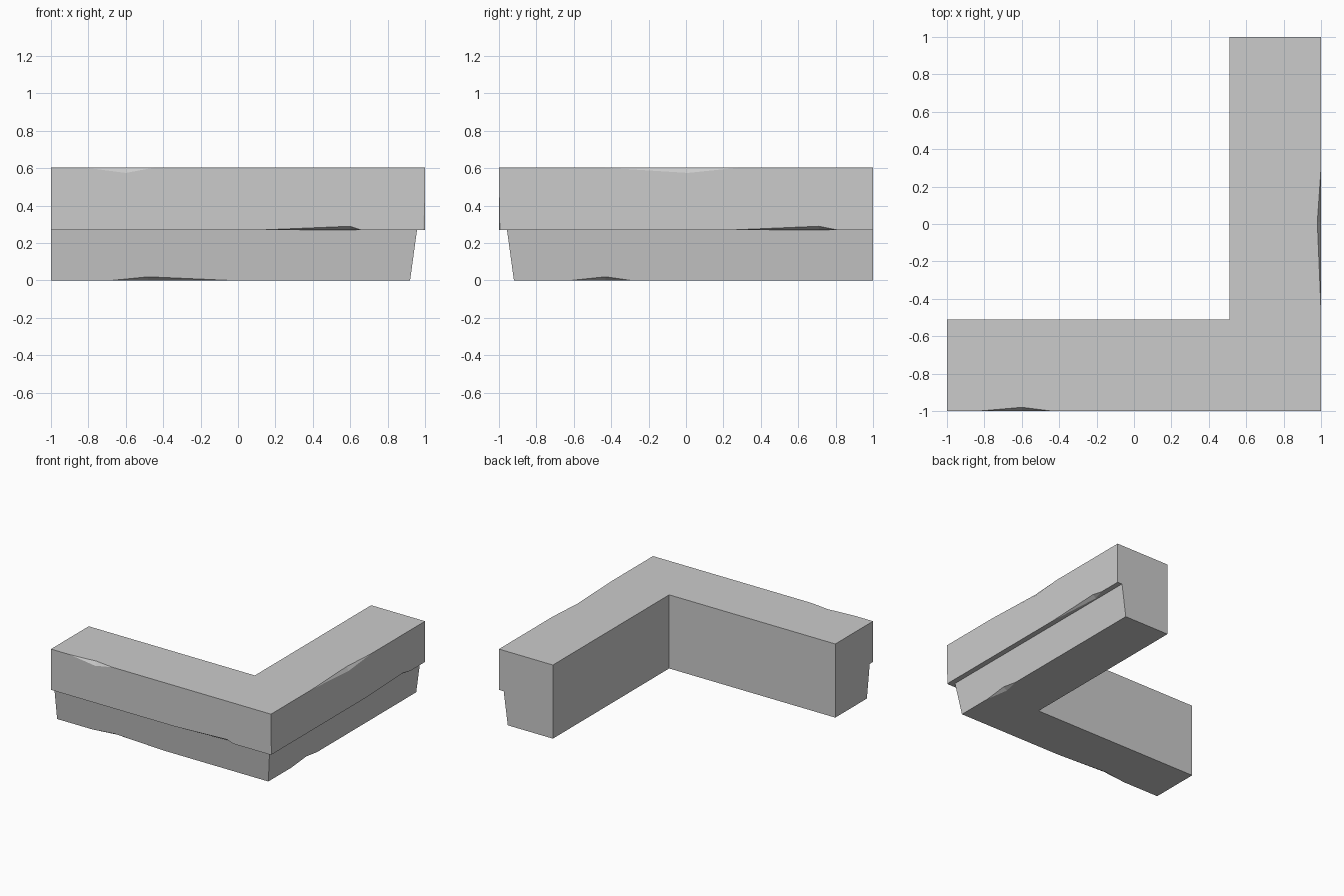
import bpy, bmesh
from mathutils import Vector

cube = bpy.data.objects.get("Cube")
if cube:
    bpy.data.objects.remove(cube, do_unlink=True)

stone = bpy.data.materials.new("grey stone")
stone.use_nodes = True
colour = (0.6, 0.6, 0.6, 1)
stone.diffuse_color = colour
stone.node_tree.nodes["Principled BSDF"].inputs["Base Color"].default_value = colour


def make_object(name, bm):
    bmesh.ops.recalc_face_normals(bm, faces=bm.faces[:])
    mesh = bpy.data.meshes.new(name)
    bm.to_mesh(mesh)
    bm.free()
    mesh.materials.append(stone)
    obj = bpy.data.objects.new(name, mesh)
    bpy.context.collection.objects.link(obj)
    return obj


# Corner wall: a stepped profile (distance outward, height) mitred round an L
TOP, STEP = 0.605, 0.27
profile = [(0.51, 0), (0.92, 0), (0.957, STEP), (1, STEP), (1, TOP), (0.51, TOP)]
bm = bmesh.new()
rings = [[bm.verts.new(p) for p in ring] for ring in (
    [(-1, -d, z) for d, z in profile],
    [(d, -d, z) for d, z in profile],
    [(d, 1, z) for d, z in profile])]
for a, b in zip(rings, rings[1:]):
    for i in range(len(profile)):
        j = (i + 1) % len(profile)
        bm.faces.new((a[i], a[j], b[j], b[i]))
bm.faces.new(rings[0])
bm.faces.new(rings[-1])
wall = make_object("corner_wall", bm)


# Chips: wedges that meet an edge at two ends and are deepest between them
def front(s, d, z):
    return Vector((s, -d, z))


def right(s, d, z):
    return Vector((d, s, z))


def cut_chip(start, end, deep_a, deep_b):
    middle = (deep_a + deep_b) / 2
    bm = bmesh.new()
    # Growing about the deepest line keeps the cut planes in place
    for p in (start, end, deep_a, deep_b):
        bm.verts.new(middle + (p - middle) * 1.4)
    bmesh.ops.convex_hull(bm, input=bm.verts[:])
    cutter = make_object("chip_cutter", bm)
    cutter.hide_render = True
    cutter.hide_viewport = True
    cut = wall.modifiers.new("chip", 'BOOLEAN')
    cut.operation = 'DIFFERENCE'
    cut.solver = 'EXACT'
    cut.object = cutter
    return cutter


def edge_chip(side, start, peak, end, edge, on_face, on_flat):
    return cut_chip(side(start, *edge), side(end, *edge),
                    side(peak, *on_face), side(peak, *on_flat))


top_edge = ((1, TOP), (1, 0.575), (0.98, TOP))
step_edge = ((1, STEP), (1, 0.29), (0.97, STEP))
base_edge = ((0.92, 0), (0.923, 0.02), (0.89, 0))
cutters = [
    edge_chip(front, -0.83, -0.6, -0.44, *top_edge),
    edge_chip(front, 0.12, 0.6, 0.66, *step_edge),
    edge_chip(front, -0.68, -0.48, -0.03, *base_edge),
    edge_chip(right, -0.47, 0.01, 0.3, *top_edge),
    edge_chip(right, 0.24, 0.71, 0.81, *step_edge),
    edge_chip(right, -0.62, -0.43, -0.29, *base_edge),
    # Worn lower part of the upright corner
    cut_chip(Vector((1, -1, 0.52)), Vector((1, -1, 0.2)),
             Vector((0.99, -1, 0.268)), Vector((1, -0.995, 0.268))),
]

# Bake the cuts into the wall and discard the cutters
graph = bpy.context.evaluated_depsgraph_get()
baked = bpy.data.meshes.new_from_object(wall.evaluated_get(graph))
wall.modifiers.clear()
wall.data = baked
for cutter in cutters:
    bpy.data.objects.remove(cutter, do_unlink=True)
